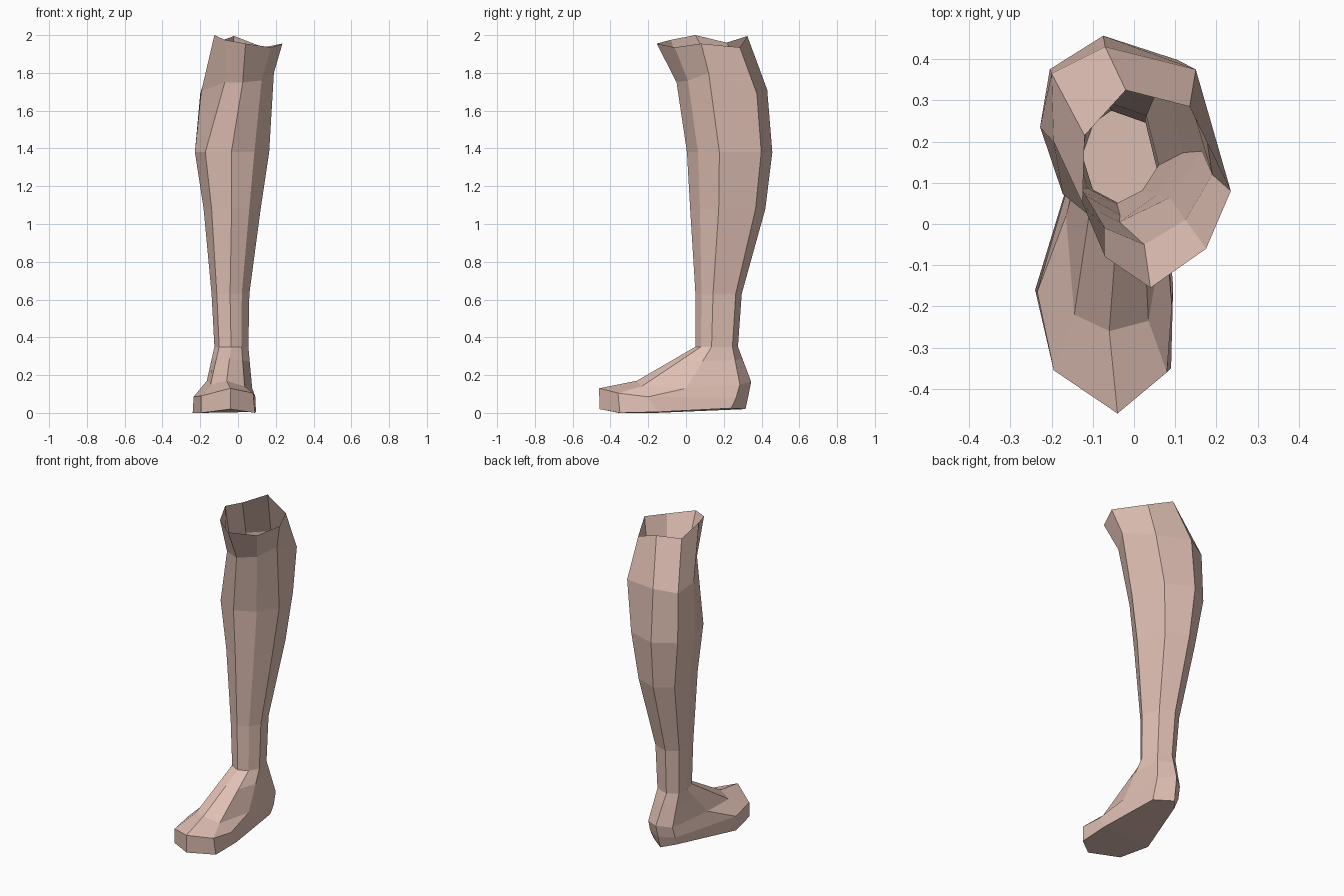
import bpy, bmesh
from mathutils import Vector

# Eight columns round the leg: front, front-right, right, back-right,
# back, back-left, left, front-left (fractions of the section's box)
SECTION = [(.49, 0), (.80, .13), (1, .38), (.85, .87),
           (.39, 1), (.06, .82), (0, .51), (.14, .15)]


def section(z, x0, x1, y0, y1):
    return [Vector((x0 + u * (x1 - x0), y0 + v * (y1 - y0), z)) for u, v in SECTION]


def ring(points):
    return [Vector(p) for p in points]


def blend(a, b, t):
    return [p.lerp(q, t) for p, q in zip(a, b)]


# Open rim and the section under the knee
rim = ring([(.04, -.155, 1.955), (.175, -.06, 1.935), (.235, .08, 1.955), (.135, .285, 1.935),
            (-.02, .325, 1.995), (-.12, .215, 1.96), (-.125, .05, 2.0), (-.07, -.08, 1.975)])
knee = ring([(.025, -.05, 1.75), (.125, .01, 1.76), (.19, .12, 1.8), (.15, .375, 1.69),
             (-.07, .43, 1.71), (-.2, .365, 1.69), (-.195, .2, 1.7), (-.07, -.01, 1.75)])

# Calf down to the ankle
shaft = [section(1.38, -.228, .165, .005, .457),
         section(1.08, -.182, .12, .022, .42),
         section(.63, -.14, .06, .05, .295),
         section(.35, -.125, .055, .05, .275)]

# Instep, toe top and sole edge
instep = ring([(-.06, -.26, .17), (.035, -.235, .14), (.075, 0, .13), (.065, .285, .15),
               (-.03, .345, .165), (-.105, .285, .15), (-.165, .02, .17), (-.145, -.22, .15)])
toe_top = ring([(-.04, -.46, .13), (.08, -.36, .105), (.092, -.2, .085), (.066, .265, .08),
                (-.035, .33, .09), (-.11, .265, .08), (-.235, -.165, .085), (-.195, -.355, .09)])
sole = ring([(-.04, -.458, .02), (.09, -.35, 0), (.095, -.15, .005), (.06, .24, .025),
             (-.04, .315, .02), (-.1, .24, .025), (-.24, -.16, 0), (-.195, -.355, 0)])

rings = [rim, knee] + shaft + [blend(shaft[-1], instep, .35), instep, toe_top, sole]

# Skin the rings into one surface, open at the top
bm = bmesh.new()
loops = [[bm.verts.new(p) for p in r] for r in rings]
for upper, lower in zip(loops, loops[1:]):
    for i in range(8):
        j = (i + 1) % 8
        bm.faces.new((upper[i], lower[i], lower[j], upper[j]))
s = loops[-1]
bm.faces.new([s[i] for i in (6, 7, 0, 1, 2)])
bm.faces.new([s[i] for i in (2, 3, 4, 5, 6)])
bmesh.ops.recalc_face_normals(bm, faces=bm.faces)

mesh = bpy.data.meshes.new("lower_leg")
bm.to_mesh(mesh)
bm.free()
leg = bpy.data.objects.new("lower_leg", mesh)
bpy.context.collection.objects.link(leg)

skin = bpy.data.materials.new("skin")
skin.diffuse_color = (.75, .53, .46, 1)
mesh.materials.append(skin)
